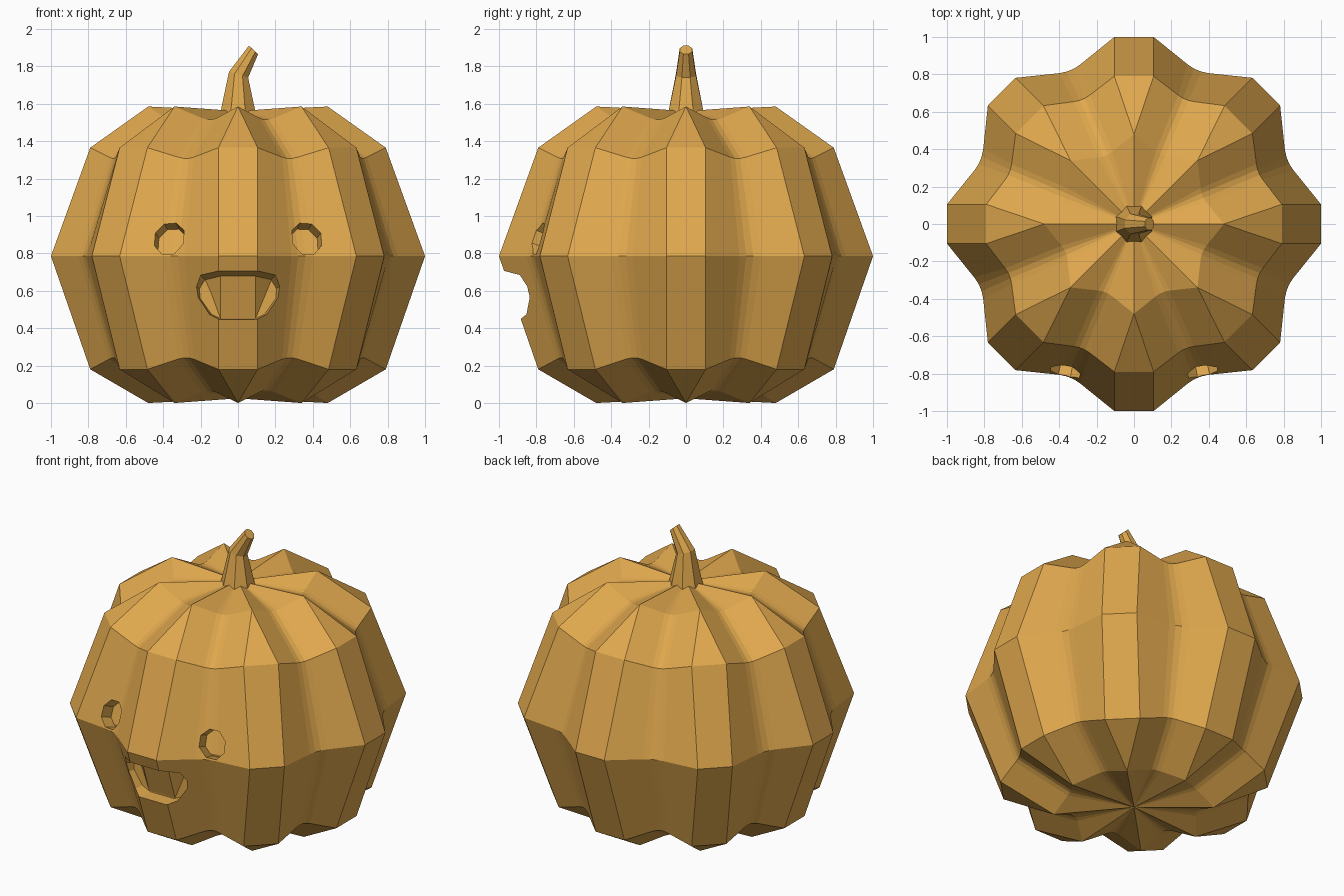
import bpy, bmesh, math
from mathutils import Vector, Matrix

if "Cube" in bpy.data.objects:
    bpy.data.objects.remove(bpy.data.objects["Cube"], do_unlink=True)

# Single golden orange colour
COLOUR = (0.74, 0.39, 0.075, 1)
orange = bpy.data.materials.new("golden orange")
orange.use_nodes = True
orange.diffuse_color = COLOUR
orange.node_tree.nodes["Principled BSDF"].inputs["Base Color"].default_value = COLOUR

LOBES = 8
STEP = math.tau / LOBES


def loft(name, rings, start=None, end=None):
    """Skin closed rings of points; close each end with a point or a flat cap."""
    bm = bmesh.new()
    rows = [[bm.verts.new(p) for p in ring] for ring in rings]
    n = len(rows[0])
    for a, b in zip(rows, rows[1:]):
        for i in range(n):
            j = (i + 1) % n
            bm.faces.new((a[i], a[j], b[j], b[i]))
    for row, tip in ((rows[0], start), (rows[-1], end)):
        if tip is None:
            bm.faces.new(row)
        else:
            v = bm.verts.new(tip)
            for i in range(n):
                bm.faces.new((row[i], row[(i + 1) % n], v))
    bmesh.ops.remove_doubles(bm, verts=bm.verts, dist=0.0005)
    bmesh.ops.recalc_face_normals(bm, faces=bm.faces)
    mesh = bpy.data.meshes.new(name)
    bm.to_mesh(mesh)
    bm.free()
    mesh.materials.append(orange)
    obj = bpy.data.objects.new(name, mesh)
    bpy.context.collection.objects.link(obj)
    return obj


def subtract(target, cutter):
    mod = target.modifiers.new("cut", "BOOLEAN")
    mod.operation = "DIFFERENCE"
    mod.solver = "EXACT"
    mod.object = cutter
    bpy.context.view_layer.objects.active = target
    bpy.ops.object.modifier_apply(modifier=mod.name)


def lobed_ring(r, z, half, valley_r, valley_z):
    """Flat-fronted lobes joined by narrow rounded valleys."""
    points = []
    for k in range(LOBES):
        turn = Matrix.Rotation(k * STEP, 3, "Z")
        left = Vector((r, half, z))
        right = Matrix.Rotation(STEP, 3, "Z") @ Vector((r, -half, z))
        dip = Vector((valley_r * math.cos(STEP / 2), valley_r * math.sin(STEP / 2), valley_z))
        a, b = left.lerp(dip, 0.78), right.lerp(dip, 0.78)
        curve = [a.lerp(dip, t).lerp(dip.lerp(b, t), t) for t in (0, 1 / 3, 2 / 3, 1)]
        points += [turn @ p for p in [Vector((r, -half, z)), left] + curve]
    return points


# Body: lobe radius, height, flat half width, valley radius, valley height
PROFILE = [
    (0.48, 0.0, 0.0, 0.39, 0.075),
    (0.79, 0.18, 0.105, 0.715, 0.25),
    (1.0, 0.785, 0.105, 0.88, 0.785),
    (0.79, 1.365, 0.105, 0.715, 1.3),
    (0.48, 1.585, 0.0, 0.39, 1.505),
]


def make_body(name):
    return loft(name, [lobed_ring(*p) for p in PROFILE], (0, 0, 0.025), (0, 0, 1.56))


body = make_body("pumpkin_body")

# Inner core keeps the floors of the carved features parallel to the skin
core = make_body("inner_core")
middle = Matrix.Translation((0, 0, 0.785))
core.data.transform(middle @ Matrix.Diagonal((0.9, 0.9, 0.94, 1)) @ middle.inverted())


def carve(name, outline, centre, inward, taper):
    """Cut an outline given in x and z into the front along a direction."""
    rings = []
    for t in (-2, 1):
        scale = 1 + (taper - 1) * t
        rings.append([Vector((centre[0] + x * scale, centre[1], centre[2] + z * scale))
                      + Vector(inward) * t for x, z in outline])
    cutter = loft(name, rings)
    cutter.hide_render = True
    subtract(cutter, core)
    subtract(body, cutter)
    bpy.data.objects.remove(cutter, do_unlink=True)


# Eyes: small octagonal hollows leaning into the upper skin
eye = [(0.088 * math.cos((i + 0.5) * math.tau / 8), 0.1 * math.sin((i + 0.5) * math.tau / 8))
       for i in range(8)]
for side in (-1, 1):
    carve("eye_cutter", eye, (0.37 * side, -0.8, 0.885),
          (-0.025 * side, 0.12, -0.045), 0.92)

# Mouth: wide open smile with a straight upper edge
half_mouth = [(0.1, -0.13), (0.165, -0.1), (0.235, 0.0), (0.24, 0.06), (0.205, 0.115)]
mouth = half_mouth + [(-x, z) for x, z in reversed(half_mouth)]
carve("mouth_cutter", mouth, (0, -0.91, 0.575), (0, 0.12, -0.015), 0.86)
bpy.data.objects.remove(core, do_unlink=True)

# Stem: tapering octagonal stalk that bends to one side
stem_rings = []
for x, z, radius, lean in ((0, 1.54, 0.105, 0), (0.003, 1.755, 0.058, 0.3), (0.083, 1.888, 0.036, 0.75)):
    tilt = Matrix.Rotation(lean, 3, "Y")
    stem_rings.append([
        tilt @ Vector((radius * math.cos((i + 0.5) * math.tau / 8),
                       radius * math.sin((i + 0.5) * math.tau / 8), 0)) + Vector((x, 0, z))
        for i in range(8)])
loft("stem", stem_rings)
